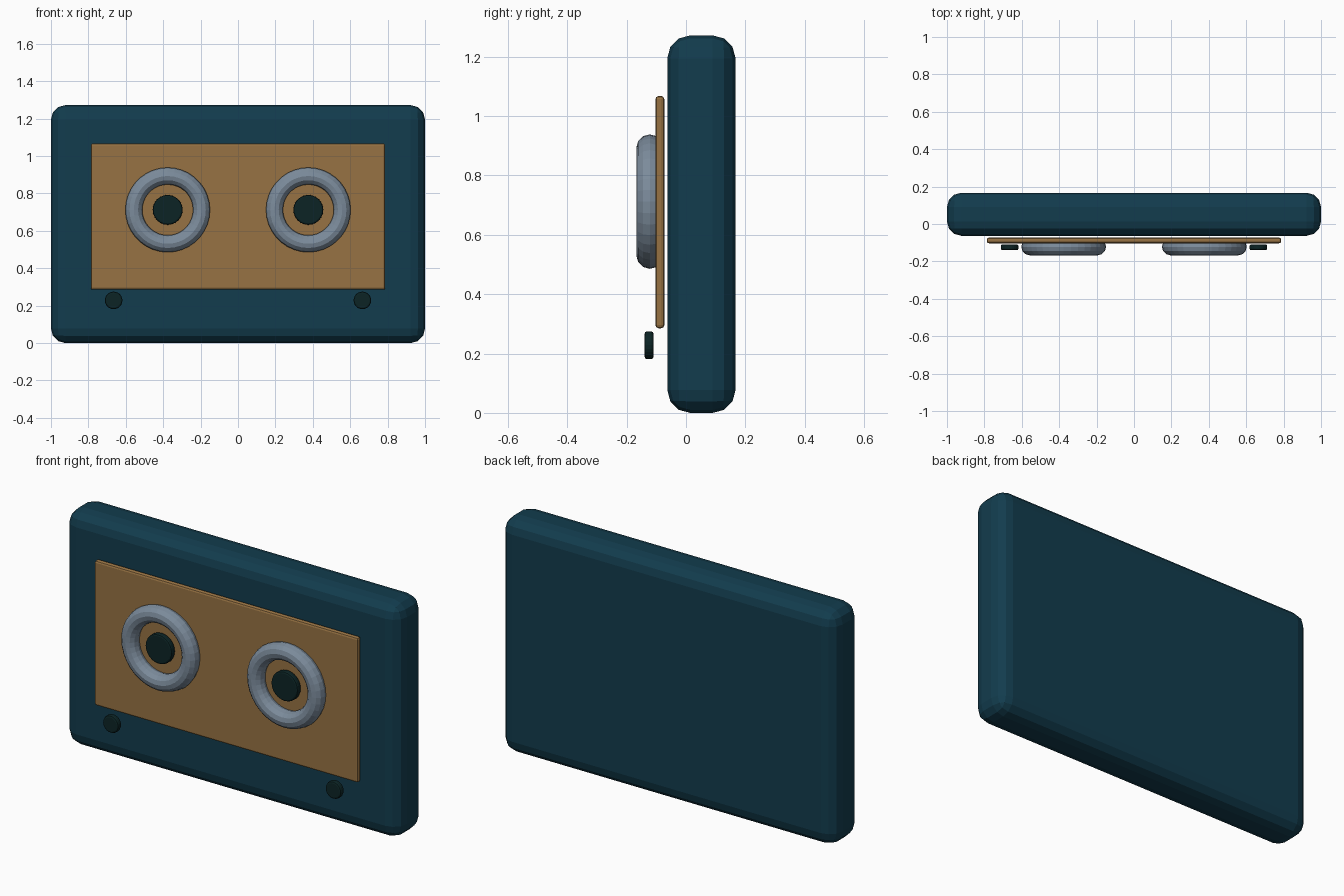
import bpy, math

if "Cube" in bpy.data.objects:
    bpy.data.objects.remove(bpy.data.objects["Cube"])

def material(name, rgb):
    m = bpy.data.materials.new(name)
    m.diffuse_color = (*rgb, 1)
    m.use_nodes = True
    m.node_tree.nodes["Principled BSDF"].inputs["Base Color"].default_value = m.diffuse_color
    return m

TEAL = material("dark_teal", (0.006, 0.045, 0.075))
TAN = material("tan", (0.31, 0.17, 0.056))
STEEL = material("steel_grey", (0.20, 0.26, 0.33))
DARK = material("near_black", (0.0035, 0.0176, 0.0185))

def finish(name, mat, bevel=0, segments=2):
    ob = bpy.context.object
    ob.name = name
    ob.data.materials.append(mat)
    bpy.ops.object.transform_apply(location=False, rotation=True, scale=True)
    if bevel:
        mod = ob.modifiers.new("rounding", 'BEVEL')
        mod.width = bevel
        mod.segments = segments
        mod.limit_method = 'ANGLE'
        mod.angle_limit = math.radians(40)
    return ob

def box(name, mat, x, y0, y1, z0, z1, bevel, segments):
    bpy.ops.mesh.primitive_cube_add(size=1, location=(0, (y0 + y1) / 2, (z0 + z1) / 2))
    bpy.context.object.scale = (2 * x, y1 - y0, z1 - z0)
    return finish(name, mat, bevel, segments)

def disc(name, mat, x, z, radius, y0, y1):
    bpy.ops.mesh.primitive_cylinder_add(vertices=24, radius=radius, depth=y1 - y0,
                                        location=(x, (y0 + y1) / 2, z),
                                        rotation=(math.pi / 2, 0, 0))
    return finish(name, mat, 0.009, 2)

# cassette shell and front label plate
box("shell", TEAL, 1.0, -0.063, 0.167, 0.0, 1.272, 0.077, 3)
box("label_plate", TAN, 0.787, -0.103, -0.073, 0.285, 1.068, 0.011, 2)

# mirrored reels, hubs and screws
for side, s in (("left", -1), ("right", 1)):
    bpy.ops.mesh.primitive_torus_add(major_radius=0.181, minor_radius=0.0455,
                                     major_segments=36, minor_segments=12,
                                     location=(s * 0.376, -0.122, 0.712),
                                     rotation=(math.pi / 2, 0, 0))
    finish(side + "_reel_ring", STEEL)
    disc(side + "_reel_hub", DARK, s * 0.376, 0.712, 0.080, -0.143, -0.110)
    disc(side + "_screw", DARK, s * 0.665, 0.228, 0.047, -0.140, -0.109)
